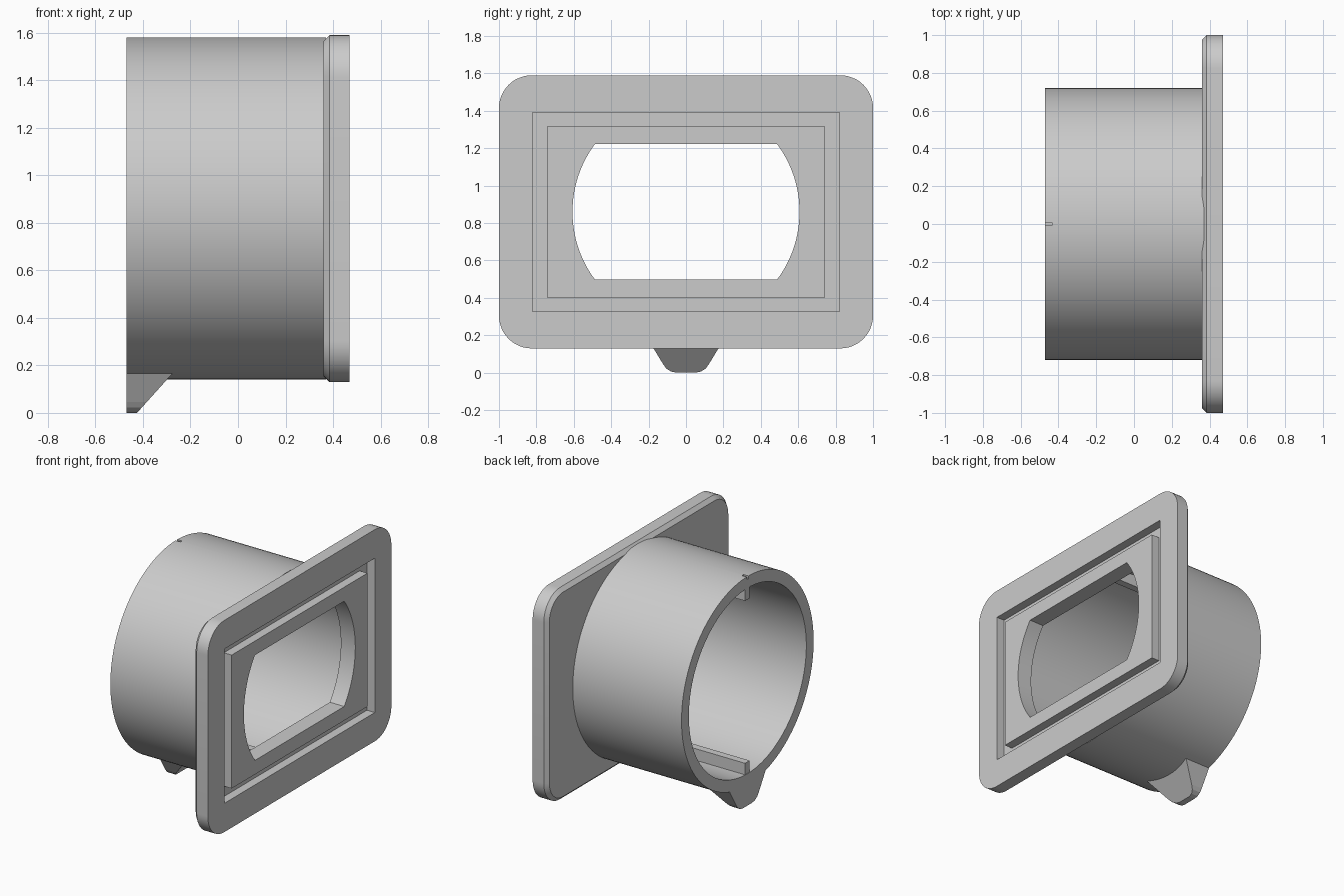
import bpy, bmesh
from math import sin, cos, pi, asin, sqrt

if "Cube" in bpy.data.objects:
    bpy.data.objects.remove(bpy.data.objects["Cube"])

CZ = 0.86          # height of the tube axis
BACK, FRONT = -0.47, 0.47


def loft(name, loops, closed=False):
    """Skin a list of equal-length 3D loops; cap the ends, or join last to first."""
    bm = bmesh.new()
    rings = [[bm.verts.new(p) for p in loop] for loop in loops]
    n = len(rings[0])
    pairs = list(zip(rings, rings[1:]))
    if closed:
        pairs.append((rings[-1], rings[0]))
    else:
        bm.faces.new(rings[0])
        bm.faces.new(rings[-1])
    for a, b in pairs:
        for i in range(n):
            j = (i + 1) % n
            bm.faces.new((a[i], a[j], b[j], b[i]))
    bmesh.ops.recalc_face_normals(bm, faces=bm.faces)
    me = bpy.data.meshes.new(name)
    bm.to_mesh(me)
    bm.free()
    ob = bpy.data.objects.new(name, me)
    bpy.context.collection.objects.link(ob)
    return ob


def at_x(x, pts):
    return [(x, y, z) for y, z in pts]


def circle(r, n=128):
    return [(r * cos(2 * pi * i / n), CZ + r * sin(2 * pi * i / n)) for i in range(n)]


def rect(hy, hz):
    return [(-hy, CZ - hz), (hy, CZ - hz), (hy, CZ + hz), (-hy, CZ + hz)]


def rounded_rect(hy, hz, r, seg=12):
    pts = []
    for k, (sy, sz) in enumerate([(1, 1), (-1, 1), (-1, -1), (1, -1)]):
        for i in range(seg + 1):
            a = (k + i / seg) * pi / 2
            pts.append((sy * (hy - r) + r * cos(a), CZ + sz * (hz - r) + r * sin(a)))
    return pts


def box(name, x0, x1, hy, z0, z1):
    pts = [(-hy, z0), (hy, z0), (hy, z1), (-hy, z1)]
    return loft(name, [at_x(x0, pts), at_x(x1, pts)])


def cut(ob, cutter):
    mod = ob.modifiers.new("cut", 'BOOLEAN')
    mod.operation, mod.solver, mod.object = 'DIFFERENCE', 'EXACT', cutter
    bpy.context.view_layer.objects.active = ob
    bpy.ops.object.modifier_apply(modifier=mod.name)
    bpy.data.objects.remove(cutter)


def smooth(ob):
    bpy.ops.object.select_all(action='DESELECT')
    ob.select_set(True)
    bpy.context.view_layer.objects.active = ob
    bpy.ops.object.shade_smooth_by_angle(angle=pi / 6)


# Face plate with a chamfered rear edge
plate = loft("face_plate", [
    at_x(0.36, rounded_rect(0.975, 0.705, 0.15)),
    at_x(0.385, rounded_rect(1.0, 0.73, 0.175)),
    at_x(FRONT, rounded_rect(1.0, 0.73, 0.175))])

# Rectangular groove in the front of the plate
outer, inner = rect(0.82, 0.532), rect(0.74, 0.46)
cut(plate, loft("groove_cutter", [
    at_x(0.41, outer), at_x(0.6, outer), at_x(0.6, inner), at_x(0.41, inner)], closed=True))

# Opening: a circle clipped flat at top and bottom
R, H = 0.607, 0.363
half = asin(H / R)
arc = [(R * cos(a), R * sin(a)) for a in (half * (i / 12 - 1) for i in range(25))]
opening = [(y, CZ + z) for y, z in arc] + [(-y, CZ - z) for y, z in arc]
cut(plate, loft("opening_cutter", [at_x(0.2, opening), at_x(0.6, opening)]))
smooth(plate)

# Tube with a small index notch on top of its rear rim
tube = loft("tube", [
    at_x(BACK, circle(0.72)), at_x(0.37, circle(0.72)),
    at_x(0.37, circle(0.64)), at_x(BACK, circle(0.64))], closed=True)
cut(tube, box("notch_cutter", -0.6, -0.433, 0.009, 1.56, 1.7))
smooth(tube)

# Guide ribs inside the tube, top and bottom
for name, s in (("rib_top", 1), ("rib_bottom", -1)):
    z0, z1 = sorted((CZ + s * 0.56, CZ + s * 0.66))
    box(name, BACK + 0.002, 0.37, 0.025, z0, z1)

# Locating foot: rounded trapezoid with a sloped front face
side = [(0.05, 0.0), (0.08, 0.006), (0.105, 0.022), (0.122, 0.045), (0.195, 0.165)]
profile = side + [(-y, z) for y, z in reversed(side)]
loft("foot", [at_x(BACK, profile),
              [(-0.425 + 0.9 * z, y, z) for y, z in profile]])
